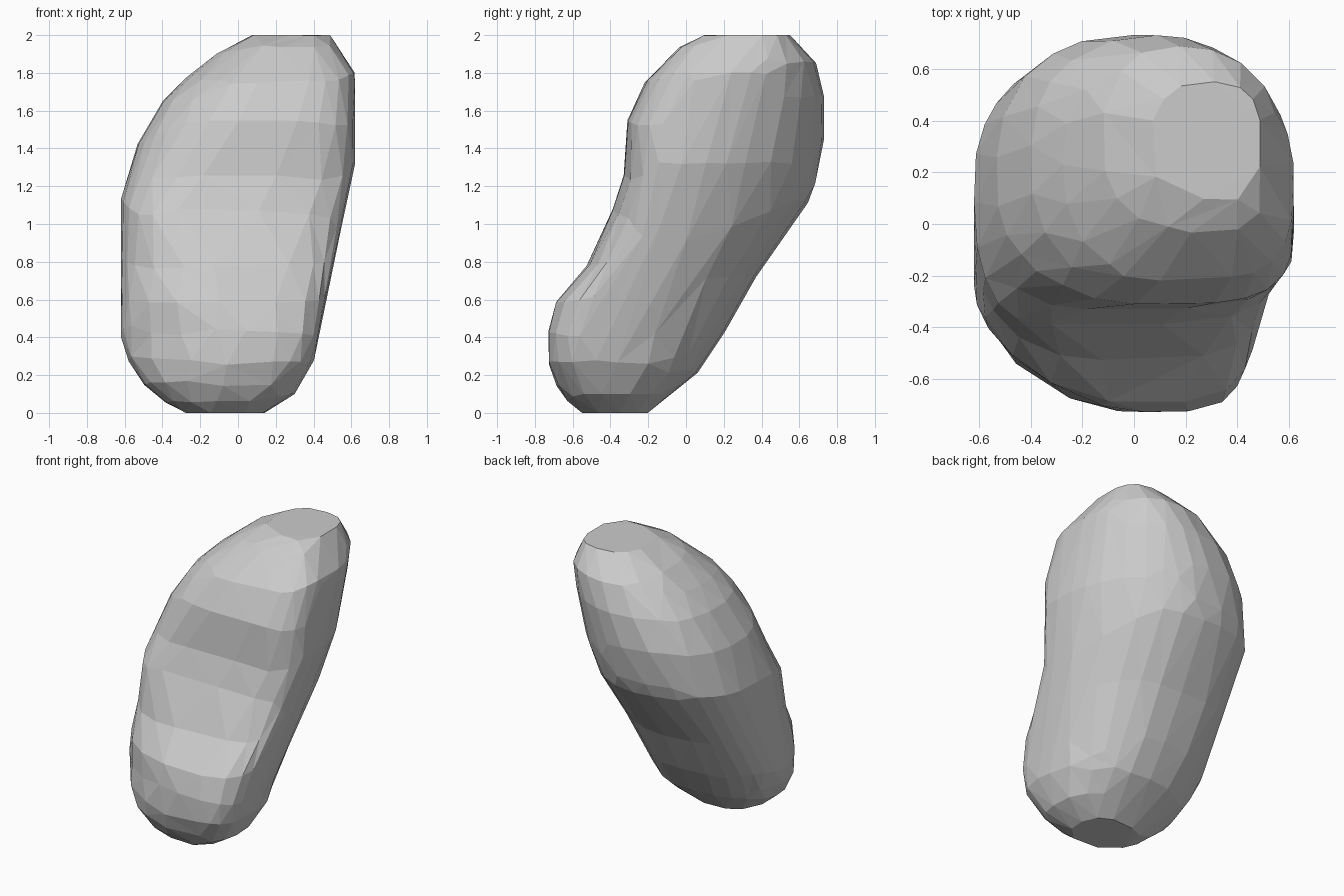
import bpy, bmesh, math

if "Cube" in bpy.data.objects:
    bpy.data.objects.remove(bpy.data.objects["Cube"])

# Silhouettes of the stone as (height, offset) polylines
LEFT = [(0, -.28), (.05, -.38), (.15, -.5), (.3, -.59), (.42, -.62), (1.13, -.62),
        (1.43, -.53), (1.65, -.4), (1.78, -.27), (1.9, -.12), (2, .07)]
RIGHT = [(0, .14), (.1, .3), (.27, .4), (.75, .5), (1.05, .56), (1.32, .62), (1.8, .62), (2, .49)]
FRONT = [(0, -.55), (.05, -.62), (.15, -.69), (.26, -.73), (.43, -.73), (.59, -.69),
         (.77, -.53), (1.1, -.38), (1.25, -.33), (1.55, -.31), (1.75, -.22),
         (1.85, -.12), (1.95, -.02), (2, .1)]
BACK = [(0, -.2), (.21, .06), (.42, .2), (.72, .37), (1.12, .65), (1.22, .69),
        (1.45, .73), (1.68, .73), (1.85, .69), (2, .55)]
# where each side's outermost point sits
FRONT_X = [(0, -.03), (.4, .04), (.7, -.02), (1.05, -.22), (1.3, -.1), (1.5, .03), (2, .28)]
BACK_X = [(0, -.05), (.8, -.05), (1.5, .03), (2, .28)]
LEFT_Y = [(0, -.37), (.42, -.26), (1.13, .14), (1.5, .22), (2, .33)]
RIGHT_Y = [(0, -.38), (.4, -.42), (.98, -.12), (1.5, .06), (1.8, .18), (2, .32)]
# corner squareness per quarter
SQ_FL = [(0, 2.2), (.4, 1.65), (.7, 2.2), (1.05, 2.9), (1.4, 2.5), (2, 2.4)]
SQ_FR = [(0, 2.5), (.3, 3.6), (1, 3.2), (1.5, 3.8), (2, 3.2)]
SQ_BR = [(0, 2.2), (.9, 2.05), (1.2, 1.85), (1.8, 1.95), (2, 2.8)]
SQ_BL = [(0, 2.2), (.7, 2.7), (1.1, 2.45), (1.5, 2.5), (2, 2.3)]


def at(line, z):
    for (z0, a), (z1, b) in zip(line, line[1:]):
        if z <= z1:
            return a + (b - a) * (z - z0) / (z1 - z0)
    return line[-1][1]


def ring_point(z, t):
    c, s = math.cos(t), math.sin(t)
    right, back = c >= 0, s >= 0
    cx = at(BACK_X if back else FRONT_X, z)
    cy = at(RIGHT_Y if right else LEFT_Y, z)
    quarter = (SQ_BR if right else SQ_BL) if back else (SQ_FR if right else SQ_FL)
    n = at(quarter, z)
    r = (abs(c) ** n + abs(s) ** n) ** (-1 / n)
    rx = abs(at(RIGHT if right else LEFT, z) - cx)
    ry = abs(at(BACK if back else FRONT, z) - cy)
    return cx + rx * r * c, cy + ry * r * s, z


# Stone body: stacked rings, closed top and bottom
SEG, LEV = 40, 36
bm = bmesh.new()
rings = []
for i in range(LEV + 1):
    u = i / LEV
    z = 2 * (0.5 * u + 0.25 * (1 - math.cos(math.pi * u)))
    rings.append([bm.verts.new(ring_point(z, 2 * math.pi * j / SEG)) for j in range(SEG)])
for a, b in zip(rings, rings[1:]):
    for j in range(SEG):
        k = (j + 1) % SEG
        bm.faces.new((a[j], a[k], b[k], b[j]))
bm.faces.new(rings[0][::-1])
bm.faces.new(rings[-1])
bmesh.ops.recalc_face_normals(bm, faces=bm.faces)
bmesh.ops.triangulate(bm, faces=bm.faces)

mesh = bpy.data.meshes.new("stone")
bm.to_mesh(mesh)
bm.free()
stone = bpy.data.objects.new("stone", mesh)
bpy.context.collection.objects.link(stone)

# Reduce to irregular flat facets
facets = stone.modifiers.new("facets", 'DECIMATE')
facets.ratio = 420 / len(mesh.polygons)
